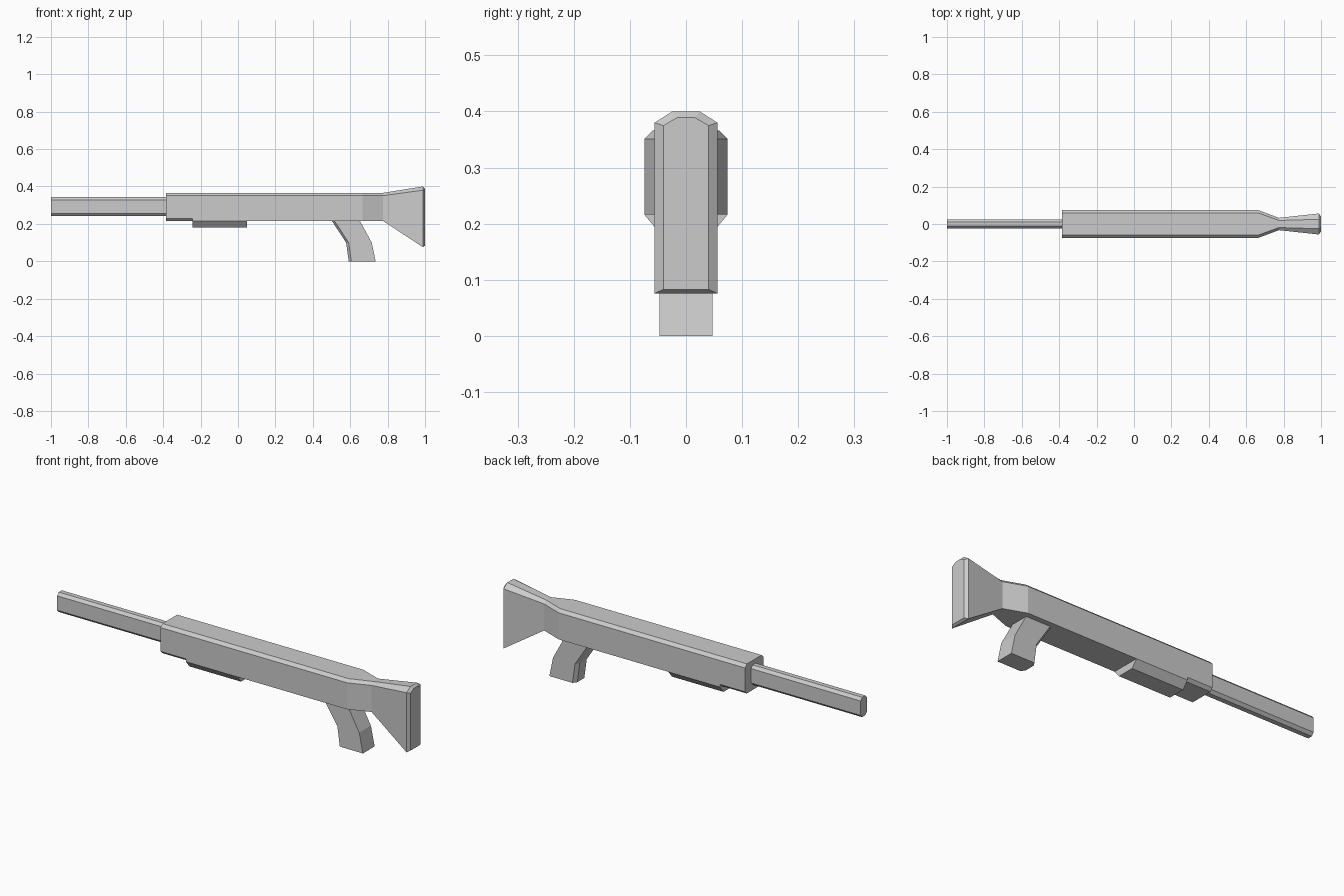
import bpy
import bmesh

if "Cube" in bpy.data.objects:
    bpy.data.objects.remove(bpy.data.objects["Cube"])


def loft(name, rings):
    """Skin a closed solid through rings that have equal point counts."""
    bm = bmesh.new()
    loops = [[bm.verts.new(p) for p in ring] for ring in rings]
    n = len(loops[0])
    for a, b in zip(loops, loops[1:]):
        for i in range(n):
            j = (i + 1) % n
            bm.faces.new((a[i], a[j], b[j], b[i]))
    bm.faces.new(loops[0])
    bm.faces.new(loops[-1])
    bmesh.ops.recalc_face_normals(bm, faces=bm.faces)
    mesh = bpy.data.meshes.new(name)
    bm.to_mesh(mesh)
    bm.free()
    obj = bpy.data.objects.new(name, mesh)
    bpy.context.collection.objects.link(obj)
    return obj


def section(x, half):
    """Mirror a half outline of (y, z) points into a full ring at x."""
    return [(x, y, z) for y, z in half] + [(x, -y, z) for y, z in reversed(half)]


# Barrel: tall octagon
barrel = [(0.012, 0.242), (0.025, 0.256), (0.025, 0.329), (0.012, 0.343)]
loft("barrel", [section(-1.0, barrel), section(-0.37, barrel)])

# Front of the receiver, chamfered top and bottom
fore = [(0.06, 0.216), (0.074, 0.23), (0.074, 0.351), (0.059, 0.366)]
loft("receiver_front", [section(-0.384, fore), section(-0.24, fore)])

# Receiver narrowing into the wrist and flaring into the stock and butt
stations = [
    (-0.24, 0.074, 0.216, 0.351, 0.059, 0.366),
    (0.665, 0.074, 0.216, 0.351, 0.059, 0.366),
    (0.775, 0.033, 0.216, 0.351, 0.019, 0.366),
    (0.988, 0.056, 0.076, 0.380, 0.025, 0.400),
    (1.0, 0.040, 0.083, 0.375, 0.016, 0.389),
]
loft("receiver_and_stock",
     [section(x, [(w, zb), (w, zs), (t, zt)]) for x, w, zb, zs, t, zt in stations])

# Lower handguard with sloping sides
lug = [(0.044, 0.18), (0.074, 0.216), (0.074, 0.23)]
loft("lower_handguard", [section(-0.242, lug), section(0.048, lug)])

# Pistol grip: bent, with chamfered front edges
rings = []
for z, front, back in [(0.225, 0.498, 0.648), (0.216, 0.502, 0.652),
                       (0.10, 0.578, 0.715), (0.0, 0.592, 0.736)]:
    half = [(front, 0.028), (front + 0.014, 0.047), (back, 0.047)]
    rings.append([(x, y, z) for x, y in half] + [(x, -y, z) for x, y in reversed(half)])
loft("pistol_grip", rings)
